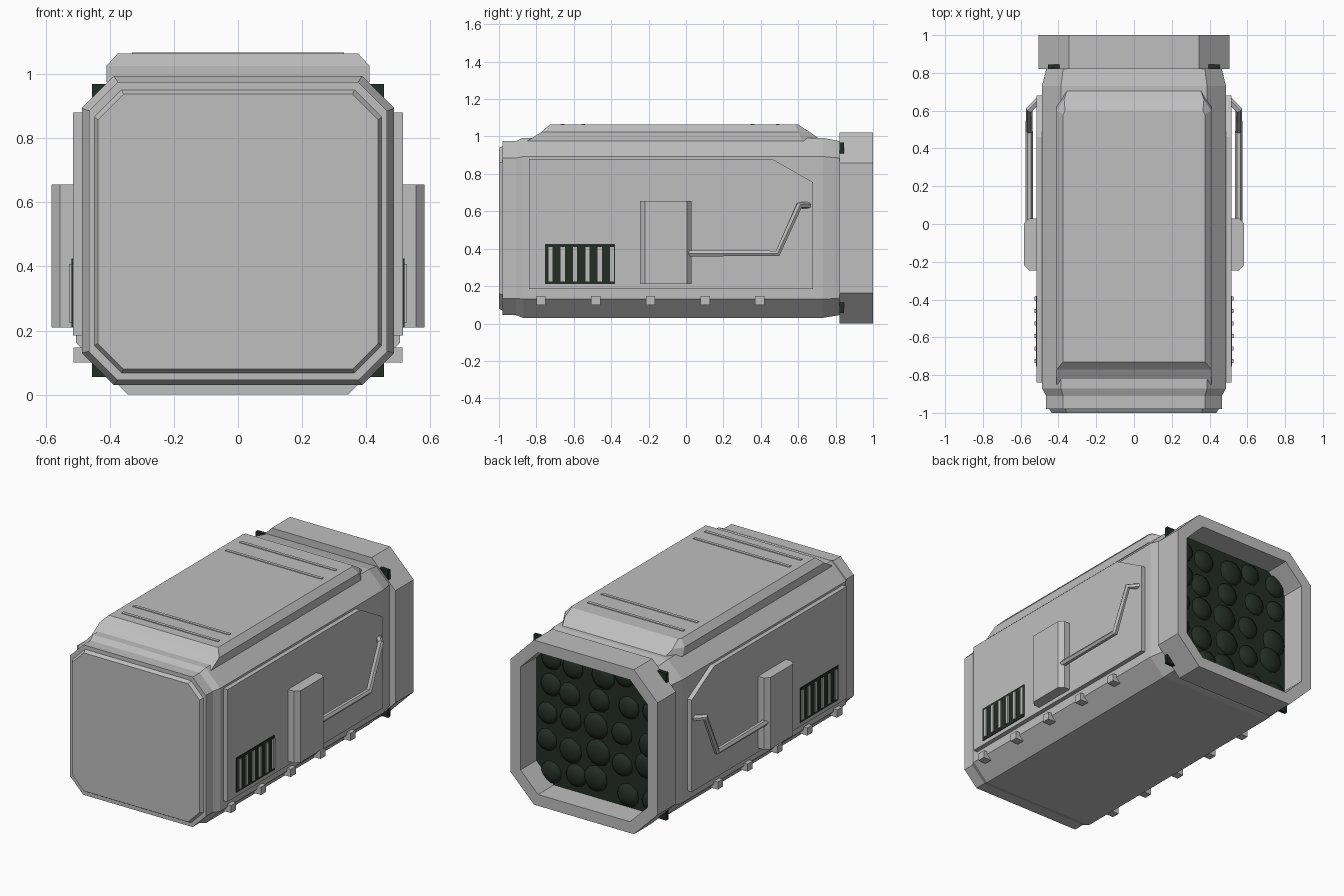
import bpy, bmesh, math, random
from mathutils import Matrix, Vector

random.seed(4)
old = bpy.data.objects.get("Cube")
if old:
    bpy.data.objects.remove(old, do_unlink=True)


def material(name, colour):
    m = bpy.data.materials.new(name)
    m.use_nodes = True
    m.diffuse_color = (*colour, 1)
    bsdf = next(n for n in m.node_tree.nodes if n.type == 'BSDF_PRINCIPLED')
    bsdf.inputs["Base Color"].default_value = (*colour, 1)
    return m


grey = material("light_grey", (0.52, 0.52, 0.52))
dark = material("dark_green", (0.017, 0.027, 0.018))


def finish(name, bm, mat):
    bmesh.ops.recalc_face_normals(bm, faces=bm.faces[:])
    mesh = bpy.data.meshes.new(name)
    bm.to_mesh(mesh)
    bm.free()
    mesh.materials.append(mat)
    ob = bpy.data.objects.new(name, mesh)
    bpy.context.collection.objects.link(ob)
    return ob


def loft(name, rings, mat):
    """Bridge a list of matching point rings and cap both ends."""
    bm = bmesh.new()
    loops = [[bm.verts.new(p) for p in ring] for ring in rings]
    for a, b in zip(loops, loops[1:]):
        for i in range(len(a)):
            j = (i + 1) % len(a)
            bm.faces.new((a[i], a[j], b[j], b[i]))
    bm.faces.new(loops[0])
    bm.faces.new(loops[-1])
    return finish(name, bm, mat)


def box(name, x, y, z, mat):
    rect = [(x[0], y[0]), (x[1], y[0]), (x[1], y[1]), (x[0], y[1])]
    return loft(name, [[(*p, h) for p in rect] for h in z], mat)


def octagon(y, hx, z0, z1, c):
    half = [(hx - c, z0), (hx, z0 + c), (hx, z1 - c), (hx - c, z1)]
    pts = half + [(-x, z) for x, z in reversed(half)]
    return [(x, y, z) for x, z in pts]


# Main body with stepped front cap
loft("body", [octagon(*s) for s in (
    (-1.0, 0.437, 0.08, 0.937, 0.08),
    (-0.98, 0.448, 0.068, 0.95, 0.085),
    (-0.98, 0.465, 0.045, 0.975, 0.09),
    (-0.91, 0.465, 0.045, 0.975, 0.09),
    (-0.87, 0.487, 0.03, 0.993, 0.1),
    (0.73, 0.487, 0.03, 0.993, 0.1),
    (0.82, 0.465, 0.045, 0.975, 0.09))], grey)

# Hollow rear collar
loft("rear_collar", [octagon(*s) for s in (
    (0.82, 0.505, 0.0, 1.02, 0.162),
    (1.0, 0.505, 0.0, 1.02, 0.162),
    (1.0, 0.435, 0.07, 0.95, 0.12),
    (0.83, 0.435, 0.07, 0.95, 0.12))], grey)

# Dark plate inside the collar, its corners poking out past the chamfers
box("rear_plate", (-0.455, 0.455), (0.822, 0.845), (0.055, 0.968), dark)

# Shallow lumps on the rear plate
bm = bmesh.new()
for row in range(5):
    for col in range(5):
        x = -0.35 + col * 0.175 + random.uniform(-0.03, 0.03)
        z = 0.17 + row * 0.17 + random.uniform(-0.03, 0.03)
        r = random.uniform(0.065, 0.085)
        place = Matrix.Translation((x, 0.845, z)) @ Matrix.Diagonal((r, 0.03, r, 1))
        bmesh.ops.create_icosphere(bm, subdivisions=2, radius=1, matrix=place)
lumps = finish("rear_lumps", bm, dark)
for f in lumps.data.polygons:
    f.use_smooth = True


# Raised roof panel, with clipped rear corners
def roof_ring(z, hx, front, clip, back_hx, back):
    half = [(hx, front), (hx, clip), (back_hx, back)]
    pts = half + [(-x, y) for x, y in reversed(half)]
    return [(x, y, z) for x, y in pts]


loft("roof_panel", [
    roof_ring(0.975, 0.41, -0.85, 0.62, 0.345, 0.73),
    roof_ring(1.025, 0.41, -0.77, 0.6, 0.37, 0.66),
    roof_ring(1.063, 0.375, -0.73, 0.58, 0.365, 0.6)], grey)
for i, y in enumerate((-0.66, -0.55, 0.355, 0.49)):
    box(f"roof_rib_{i + 1}", (-0.33, 0.33), (y - 0.01, y + 0.01), (1.05, 1.067), grey)

# Fittings on both sides
for s, side in ((1, "left"), (-1, "right")):
    # Side panel with one clipped upper corner
    outline = [(-0.84, 0.185), (0.68, 0.185), (0.68, 0.755), (0.46, 0.88), (-0.84, 0.88)]
    loft(f"{side}_panel", [[(s * x, y, z) for y, z in outline] for x in (0.47, 0.515)], grey)

    # Upright box with chamfered outer edges
    plan = [(0.5, -0.245), (0.555, -0.245), (0.582, -0.218),
            (0.582, 0.005), (0.555, 0.03), (0.5, 0.03)]
    loft(f"{side}_side_box", [[(s * x, y, z) for x, y in plan] for z in (0.21, 0.655)], grey)

    # Bent pipe from the box back to the panel
    curve = bpy.data.curves.new(f"{side}_pipe", 'CURVE')
    curve.dimensions = '3D'
    curve.bevel_depth = 0.019
    curve.bevel_resolution = 1
    curve.use_fill_caps = True
    path = [(0.555, 0.01, 0.375), (0.555, 0.49, 0.375),
            (0.555, 0.605, 0.632), (0.505, 0.655, 0.632)]
    spline = curve.splines.new('POLY')
    spline.points.add(len(path) - 1)
    for point, (x, y, z) in zip(spline.points, path):
        point.co = (s * x, y, z, 1)
    spline.use_smooth = False
    curve.materials.append(grey)
    bpy.context.collection.objects.link(bpy.data.objects.new(f"{side}_pipe", curve))

    # Vent: dark plate with upright slats
    vent_x = sorted((s * 0.512, s * 0.519))
    box(f"{side}_vent_plate", vent_x, (-0.755, -0.38), (0.21, 0.425), dark)
    slat_x = sorted((s * 0.512, s * 0.527))
    for i in range(6):
        y = -0.725 + i * 0.066
        box(f"{side}_vent_slat_{i + 1}", slat_x, (y - 0.011, y + 0.011), (0.225, 0.408), grey)

    # Small clips along the lower edge
    clip_x = sorted((s * 0.45, s * 0.512))
    for i in range(5):
        y = -0.775 + i * 0.2925
        box(f"{side}_lower_clip_{i + 1}", clip_x, (y - 0.025, y + 0.025), (0.1, 0.147), grey)
